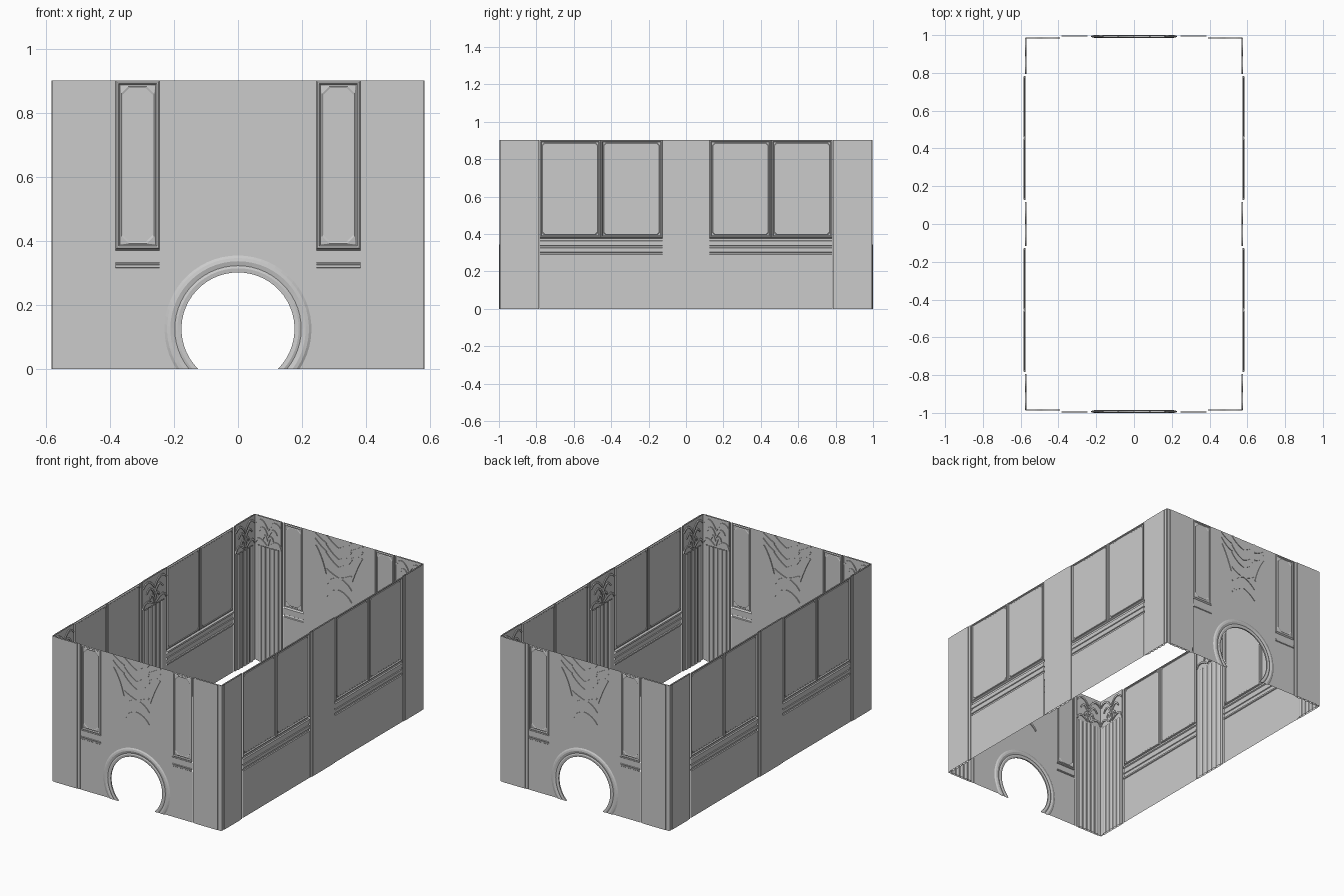
import bpy, math
from mathutils import Matrix, Vector

if "Cube" in bpy.data.objects:
    bpy.data.objects.remove(bpy.data.objects["Cube"])

H = 0.902          # wall height
END, SIDE = 0.991, 0.58


# Each wall is drawn in local (u along wall, d outward depth, z up)
class Wall:
    def __init__(self, name, angle, offset):
        self.name = name
        self.m = Matrix.Rotation(angle, 4, 'Z') @ Matrix.Translation((0, -offset, 0))

    def mesh(self, part, pts, faces):
        me = bpy.data.meshes.new(part)
        me.from_pydata([self.m @ Vector((u, -d, z)) for u, d, z in pts], [], faces)
        me.update()
        ob = bpy.data.objects.new(f"{self.name}_{part}", me)
        bpy.context.collection.objects.link(ob)
        return ob

    def loft(self, part, rows, closed=False, caps=(False, False)):
        n = len(rows[0])
        pts = [p for r in rows for p in r]
        faces = []
        for i in range(len(rows) - 1):
            for j in range(n if closed else n - 1):
                k = (j + 1) % n
                faces.append((i*n + j, i*n + k, (i+1)*n + k, (i+1)*n + j))
        if caps[0]:
            faces.append(tuple(range(n))[::-1])
        if caps[1]:
            faces.append(tuple(range(len(pts) - n, len(pts))))
        return self.mesh(part, pts, faces)

    # vertical (d, z) moulding swept along the wall
    def rail(self, part, u0, u1, prof):
        self.loft(part, [[(u, d, z) for d, z in prof] for u in (u0, u1)])

    # plan (u, d) outline pulled straight up
    def upright(self, part, z0, z1, plan):
        self.loft(part, [[(u, d, z) for u, d in plan] for z in (z0, z1)])

    # stepped frame closed by a flat field; chamfered inner corners
    def panel(self, part, u0, u1, z0, z1, steps):
        rows = []
        for inset, d, c in steps:
            a, b, e, f = u0 + inset, u1 - inset, z0 + inset, z1 - inset
            rows.append([(a + c, d, e), (b - c, d, e), (b, d, e + c), (b, d, f - c),
                         (b - c, d, f), (a + c, d, f), (a, d, f - c), (a, d, e + c)])
        self.loft(part, rows, True, (False, True))

    # thin curved blade along a quadratic curve, between two depths
    def blade(self, part, a, c, b, w, d0, d1, n=8):
        a, b, c = Vector(a), Vector(b), Vector(c)
        rows = []
        for i in range(n + 1):
            t = i / n
            p = a*(1-t)**2 + c*2*t*(1-t) + b*t*t
            g = ((c - a)*(1-t) + (b - c)*t).normalized()
            s = Vector((-g.y, g.x)) * w * (0.35 + 0.65*math.sin(math.pi*(0.15 + 0.7*t)))
            q, r = p + s, p - s
            rows.append([(x.x, d, min(x.y, H)) for x, d in ((q, d0), (r, d0), (r, d1), (q, d1))])
        self.loft(part, rows, True, (True, True))

    # pilaster: plain outer strip, fluted inner face, scroll capital
    def pilaster(self, part, u0, u1, d):
        e = 0.025
        self.upright(part + "_back", 0, H, [(u0, d - .004), (u0 + .005, d - .004), (u0 + .005, d),
                     (u0 + e, d), (u0 + e, d + .002), (u1 - e, d + .002), (u1 - e, d),
                     (u1 - .005, d), (u1 - .005, d - .004), (u1, d - .004)])
        n, w = 5, (u1 - u0 - 2*e) / 5
        plan = [(u0 + .01, d), (u0 + .01, d - .006)]
        for i in range(n):
            c = u0 + e + w*(i + .5)
            plan += [(c - w*.42*math.cos(math.pi*k/6), d - .006 - .006*math.sin(math.pi*k/6))
                     for k in range(7)]
        plan += [(u1 - .01, d - .006), (u1 - .01, d)]
        self.upright(part + "_flutes", 0, 0.72, plan)
        self.upright(part + "_capital_block", 0.72, H,
                     [(u0 + .01, d), (u0 + .01, d - .007), (u1 - .01, d - .007), (u1 - .01, d)])
        m, h = (u0 + u1)/2, (u1 - u0)/2 - .012
        for s in (-1, 1):
            for k in range(3):
                x, z = h*(1 - .3*k), 0.885 - .045*k
                self.blade(part + "_scroll", (m, z - .06), (m + s*x*.5, z + .03), (m + s*x, z - .03),
                           .006, d - .006, d - .013)
            self.blade(part + "_scroll_base", (m + s*h, .73), (m + s*h*.8, .79), (m + s*.01, .73),
                       .006, d - .006, d - .013)


# half-leaf curves for the palm ornament: start, control, end
LEAVES = [((0, .84), (.05, .86), (.085, .90)), ((0, .77), (.05, .79), (.085, .84)),
          ((0, .722), (.05, .74), (.09, .795)), ((.085, .85), (.12, .86), (.165, .895)),
          ((.085, .80), (.12, .81), (.165, .862)), ((.16, .82), (.12, .76), (.09, .66)),
          ((0, .655), (.05, .665), (.085, .692)), ((0, .655), (.05, .645), (.085, .60)),
          ((0, .58), (.05, .57), (.085, .525))]
R, CZ = 0.177, 0.125


def arc(r, n=40):
    a0 = math.asin(CZ / r)
    return [(r*math.cos(t), CZ + r*math.sin(t))
            for t in (math.pi + a0 - (math.pi + 2*a0)*i/n for i in range(n + 1))]


def end_wall(w):
    # centre wall with round doorway, lofted from arch to outline
    d = 0.002
    inner = arc(R)
    outer = [(-.245, 0)] + [(-.245, H*i/12) for i in range(1, 13)] + \
            [(-.245 + .49*i/15, H) for i in range(1, 15)] + \
            [(.245, H*(12 - i)/12) for i in range(13)] + [(.245, 0)]
    outer = outer[:len(inner) - 1] + [(.245, 0)]
    w.loft("centre_wall", [[(x, d, z) for x, z in inner], [(x, d, z) for x, z in outer]])
    # moulded ring around the doorway, seen on both faces
    for part, s in (("outer_arch_ring", 1), ("inner_arch_ring", -1)):
        prof = [(R, 0), (R, .004), (.190, .006), (.198, .003), (.212, .007), (.222, .005), (.230, 0)]
        ob = w.loft(part, [[(x, d + s*h, z) for x, z in arc(r)] for r, h in prof])
    # palm ornament
    for s in (-1, 1):
        for a, c, b in LEAVES:
            w.blade("palm_leaf", (s*a[0], a[1]), (s*c[0], c[1]), (s*b[0], b[1]), .006, d - .006, d + .004)
        # tall framed panel, rails and dado beside the doorway
        u0, u1 = sorted((s*.245, s*.383))
        w.panel("tall_panel", u0, u1, .375, H,
                [(0, .002, 0), (.004, .007, 0), (.009, .007, 0), (.013, .001, 0),
                 (.018, .004, .022), (.022, .002, .022)])
        w.rail("dado", u0, u1, [(.002, 0), (.002, .315), (.006, .318), (.006, .325), (.003, .326),
                                (.005, .331), (.002, .333), (.002, .37), (.006, .373), (.002, .375)])
        w.pilaster("corner_pilaster", *sorted((s*.384, s*.583)), .003)


def side_wall(w):
    for s in (-1, 1):
        # pair of framed windows above a moulded dado
        for a, b in ((.126, .456), (.456, .784)):
            u0, u1 = sorted((s*a, s*b))
            w.panel("window", u0, u1, .38, H,
                    [(0, 0, 0), (.003, .004, 0), (.008, .004, 0), (.011, -.003, 0),
                     (.015, -.004, .012), (.018, -.001, .012)])
        u0, u1 = sorted((s*.126, s*.784))
        w.rail("dado", u0, u1, [(0, 0), (0, .01), (.0, .29), (-.005, .293), (-.005, .302), (0, .305),
                                (0, .325), (-.004, .328), (-.004, .335), (0, .338), (0, .362),
                                (-.006, .366), (-.006, .377), (0, .38)])
        w.pilaster("corner_pilaster", *sorted((s*.785, s*.994)), .002)
    w.pilaster("middle_pilaster", -.125, .125, .002)


for name, ang in (("front", 0), ("back", math.pi)):
    end_wall(Wall(name, ang, END))
for name, ang in (("right", math.pi/2), ("left", -math.pi/2)):
    side_wall(Wall(name, ang, SIDE))
